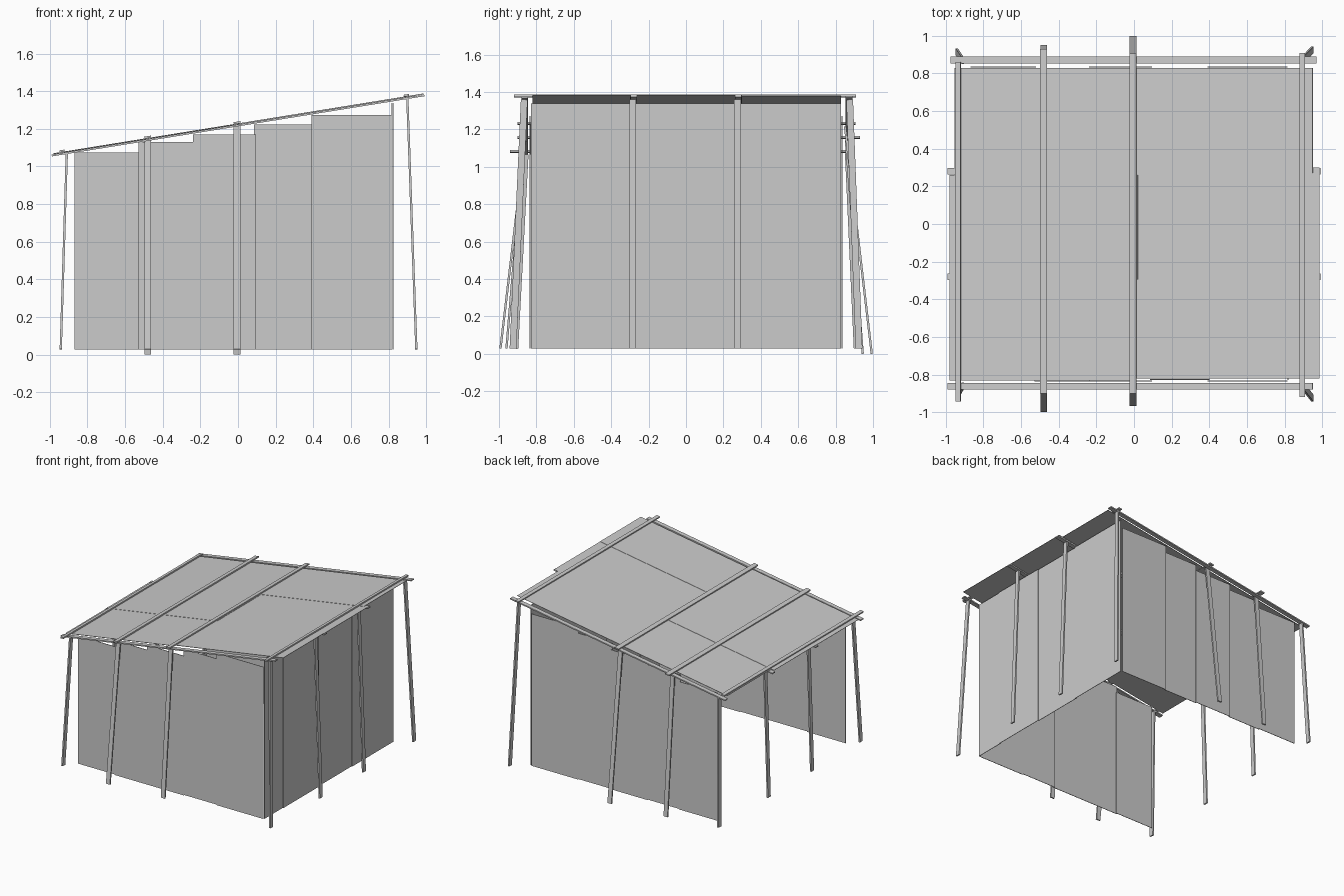
import bpy
from mathutils import Vector, Matrix

if "Cube" in bpy.data.objects:
    bpy.data.objects.remove(bpy.data.objects["Cube"])

SLOPE = 0.1615


def roof_z(x, off=0.0):
    return 1.221 + SLOPE * x + off


def board(name, a, b, side, width, thick):
    """Flat board from a to b; 'side' is the direction of its width."""
    a, b, side = Vector(a), Vector(b), Vector(side)
    d = (b - a).normalized()
    s = (side - d * side.dot(d)).normalized()
    n = d.cross(s)
    h, w, t = (b - a).length / 2, width / 2, thick / 2
    m = Matrix((s, n, d)).transposed()
    c = (a + b) / 2
    vs = [c + m @ Vector((i * w, j * t, k * h))
          for k in (-1, 1) for i, j in ((-1, -1), (1, -1), (1, 1), (-1, 1))]
    fs = [(3, 2, 1, 0), (4, 5, 6, 7)] + [
        (i, (i + 1) % 4, (i + 1) % 4 + 4, i + 4) for i in range(4)]
    me = bpy.data.meshes.new(name)
    me.from_pydata(vs, [], fs)
    ob = bpy.data.objects.new(name, me)
    bpy.context.collection.objects.link(ob)
    return ob


X, Y = (1, 0, 0), (0, 1, 0)
W, T, SHEET = 0.036, 0.012, 0.004

# corner posts, leaning inwards: foot x, foot y, top x, top y
for name, fx, fy, tx, ty in (
        ("front_left_post", -0.942, -0.915, -0.91, -0.86),
        ("front_right_post", 0.948, -0.925, 0.90, -0.865),
        ("back_left_post", -0.942, 0.915, -0.91, 0.868),
        ("back_right_post", 0.948, 0.925, 0.90, 0.875)):
    board(name, (fx, fy, 0.028), (tx, ty, roof_z(tx, -0.008)), Y, W, T)

# middle posts of the front and back
for name, x, fy, ty, z in (
        ("front_post_1", -0.48, -0.992, -0.86, 0.028),
        ("front_post_2", -0.005, -0.96, -0.86, 0.028),
        ("back_post_1", -0.48, 0.945, 0.855, 0.0),
        ("back_post_2", -0.005, 0.993, 0.85, 0.0)):
    board(name, (x, fy, z), (x, ty, roof_z(x, -0.004)), X, W, T)

# middle posts of the two ends
for y in (-0.285, 0.275):
    board("left_post", (-0.942, y, 0.028), (-0.91, y, roof_z(-0.91, -0.008)), Y, W, T)
    board("right_post", (0.948, y, 0.028), (0.90, y, roof_z(0.90, -0.008)), Y, W, T)

# rafters running up the slope
for y, x0, x1 in ((-0.862, -0.99, 0.95), (-0.28, -0.99, 0.99),
                  (0.28, -0.99, 0.99), (0.872, -0.975, 0.97)):
    board("rafter", (x0, y, roof_z(x0, -0.003)), (x1, y, roof_z(x1, -0.003)), Y, W, 0.01)

# battens across the top of the roof
for x, w, y0, y1 in ((-0.935, 0.028, -0.942, 0.86), (-0.48, W, -0.90, 0.93),
                     (-0.005, W, -0.90, 0.905), (0.895, 0.028, -0.92, 0.908)):
    z = roof_z(x, 0.012)
    board("batten", (x, y0, z), (x, y1, z), (1, 0, SLOPE), w, 0.011)

# roof sheets: x range, y range, height offset
for x0, x1, y0, y1, off in (
        (-0.98, 0.0, -0.832, -0.265, 0.004), (-0.98, 0.02, -0.30, 0.26, 0.006),
        (-0.955, 0.02, 0.24, 0.83, 0.004), (0.0, 0.985, -0.822, -0.295, 0.006),
        (0.0, 0.985, -0.30, 0.30, 0.004), (0.0, 0.95, 0.27, 0.828, 0.006)):
    ym = (y0 + y1) / 2
    board("roof_sheet", (x0, ym, roof_z(x0, off)), (x1, ym, roof_z(x1, off)),
          Y, y1 - y0, 0.003)

# stepped front and back wall sheets
for i, (x0, x1, top) in enumerate((
        (-0.87, -0.52, 1.075), (-0.53, -0.235, 1.13), (-0.24, 0.095, 1.17),
        (0.085, 0.40, 1.222), (0.39, 0.815, 1.272))):
    xm = (x0 + x1) / 2
    for side, s, odd in (("front", -1, (0, 1, 1, 0, 1)), ("back", 1, (1, 0, 1, 0, 1))):
        y = s * (0.826 + 0.008 * odd[i])
        board(side + "_wall_sheet", (xm, y, 0.028), (xm, y, top), X, x1 - x0, SHEET)

# right wall sheets
for i, (y0, y1) in enumerate(((-0.83, -0.58), (-0.59, -0.135),
                              (-0.145, 0.305), (0.295, 0.83))):
    x, ym = 0.819 + 0.006 * (i % 2), (y0 + y1) / 2
    board("right_wall_sheet", (x, ym, 0.028), (x, ym, 1.338), Y, y1 - y0, SHEET)
